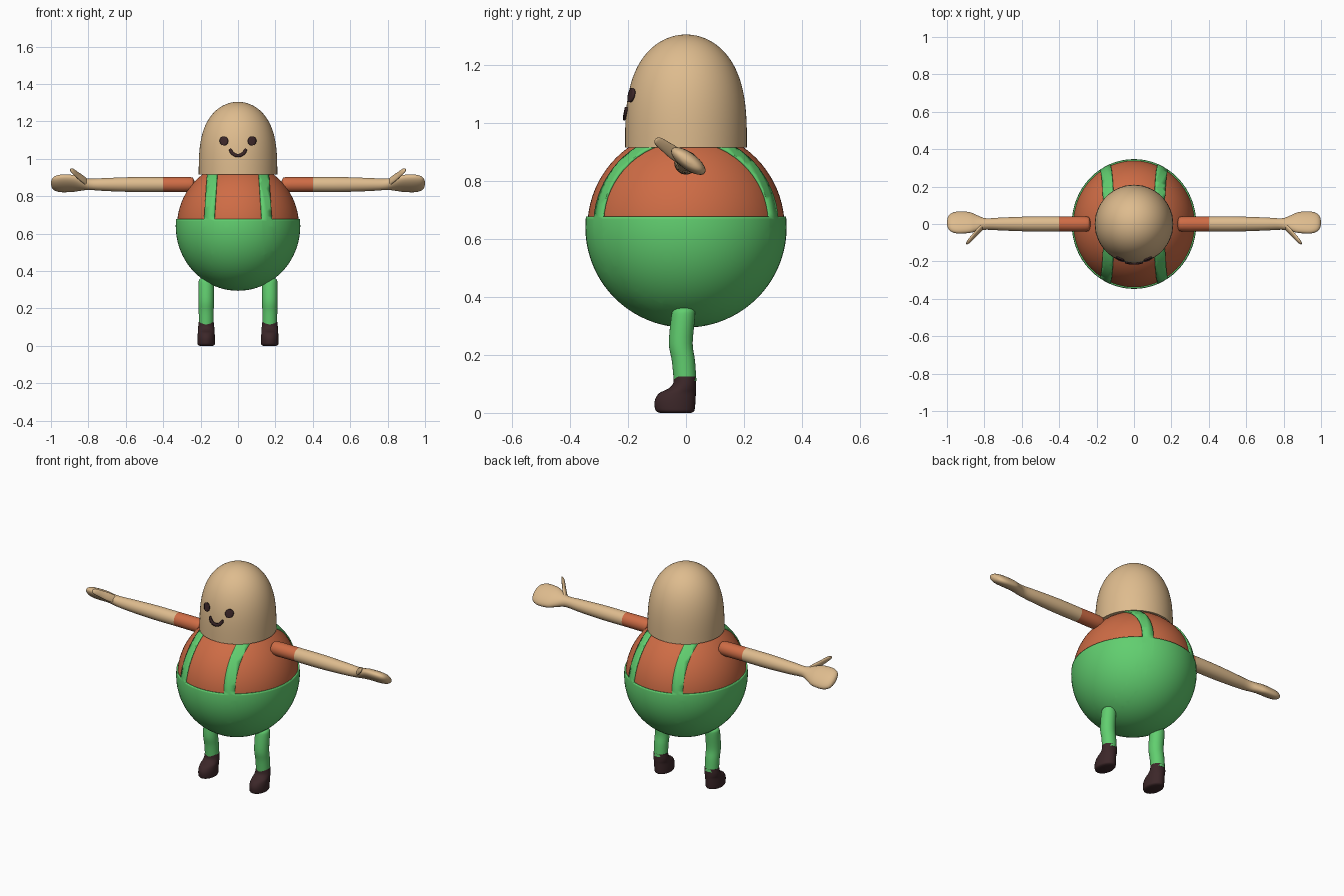
import bpy, bmesh, math
from mathutils import Vector

if "Cube" in bpy.data.objects:
    bpy.data.objects.remove(bpy.data.objects["Cube"])


def material(name, rgb):
    m = bpy.data.materials.new(name)
    m.diffuse_color = (*rgb, 1)
    m.use_nodes = True
    m.node_tree.nodes["Principled BSDF"].inputs["Base Color"].default_value = m.diffuse_color
    return m


SKIN = material("skin tan", (0.73, 0.50, 0.27))
ORANGE = material("shirt orange", (0.62, 0.15, 0.06))
GREEN = material("overall green", (0.12, 0.62, 0.16))
BROWN = material("dark brown", (0.045, 0.02, 0.022))


def finish(bm, name, mats, rule=None, angle=50):
    """Turn a bmesh into a smooth-shaded object; rule picks a material per face."""
    bmesh.ops.recalc_face_normals(bm, faces=bm.faces)
    if rule:
        for f in bm.faces:
            f.material_index = rule(f.calc_center_median())
    me = bpy.data.meshes.new(name)
    bm.to_mesh(me)
    bm.free()
    for m in mats:
        me.materials.append(m)
    ob = bpy.data.objects.new(name, me)
    bpy.context.collection.objects.link(ob)
    bpy.ops.object.select_all(action='DESELECT')
    ob.select_set(True)
    bpy.context.view_layer.objects.active = ob
    bpy.ops.object.shade_smooth_by_angle(angle=math.radians(angle))
    return ob


def loft(name, rings, u, v, mats, rule=None, n=28):
    """Skin elliptical rings (centre, half size along u, half size along v)."""
    bm = bmesh.new()
    u, v = Vector(u).normalized(), Vector(v).normalized()
    loops = []
    for c, a, b in rings:
        loops.append([bm.verts.new(Vector(c) + u * a * math.cos(t) + v * b * math.sin(t))
                      for t in (2 * math.pi * i / n for i in range(n))])
    for p, q in zip(loops, loops[1:]):
        for i in range(n):
            j = (i + 1) % n
            bm.faces.new((p[i], p[j], q[j], q[i]))
    bm.faces.new(loops[0])
    bm.faces.new(loops[-1])
    return finish(bm, name, mats, rule)


def smooth_rows(rows, k=4):
    """Catmull-Rom resampling of rows of numbers."""
    out = []
    for i in range(len(rows) - 1):
        p0, p1 = rows[max(i - 1, 0)], rows[i]
        p2, p3 = rows[i + 1], rows[min(i + 2, len(rows) - 1)]
        for s in range(k):
            t = s / k
            out.append([0.5 * (2 * b + (c - a) * t + (2 * a - 5 * b + 4 * c - d) * t * t
                               + (3 * b - a - 3 * c + d) * t ** 3)
                        for a, b, c, d in zip(p0, p1, p2, p3)])
    out.append(list(rows[-1]))
    return out


def ellipsoid(rx, ry, rz, cz):
    bm = bmesh.new()
    bmesh.ops.create_uvsphere(bm, u_segments=64, v_segments=40, radius=1)
    for w in bm.verts:
        w.co = (w.co.x * rx, w.co.y * ry, w.co.z * rz + cz)
    return bm


# Shirt body
finish(ellipsoid(0.326, 0.340, 0.339, 0.64), "shirt", [ORANGE])

# Trousers with four shoulder straps: a thin shell cut out of a larger ellipsoid
WAIST, NECK, INNER, OUTER, LEAN = 0.677, 0.93, 0.128, 0.182, 0.067
bm = ellipsoid(0.333, 0.347, 0.346, 0.64)
cuts = [((0, 0, WAIST), (0, 0, 1)), ((0, 0, NECK), (0, 0, 1))]
for s in (-1, 1):
    cuts += [((s * x, 0, WAIST), (s, 0, LEAN)) for x in (INNER, OUTER)]
for co, no in cuts:
    bmesh.ops.bisect_plane(bm, geom=bm.verts[:] + bm.edges[:] + bm.faces[:],
                           plane_co=co, plane_no=no, dist=1e-5)
drop = []
for f in bm.faces:
    c = f.calc_center_median()
    across = abs(c.x) + LEAN * (c.z - WAIST)
    if c.z > NECK or (c.z > WAIST and not INNER < across < OUTER):
        drop.append(f)
bmesh.ops.delete(bm, geom=drop, context='FACES')
overalls = finish(bm, "overalls", [GREEN])
mod = overalls.modifiers.new("cloth", 'SOLIDIFY')
mod.thickness, mod.offset = 0.009, -1

# Head: tall dome
HEAD_Z, HEAD_H, HEAD_R = 0.915, 0.389, 0.21


def head_radius(z):
    return HEAD_R * math.sqrt(max(0, 1 - max(0, (z - HEAD_Z) / HEAD_H) ** 3))


rings = []
for i in range(33):
    z = HEAD_Z + HEAD_H * math.sin(math.pi / 2 * i / 32)
    r = max(head_radius(z), 0.001)
    rings.append(((0, 0, z), r, r))
loft("head", rings, (1, 0, 0), (0, 1, 0), [SKIN], n=64)


def face_plate(name, rows):
    """Thin plate wrapped on the front of the head from rows of (x, z)."""
    bm = bmesh.new()
    grid = [[bm.verts.new((x, -math.sqrt(head_radius(z) ** 2 - x * x) - 0.005, z))
             for x, z in row] for row in rows]
    for p, q in zip(grid, grid[1:]):
        for i in range(len(p) - 1):
            bm.faces.new((p[i], p[i + 1], q[i + 1], q[i]))
    bmesh.ops.remove_doubles(bm, verts=bm.verts, dist=1e-5)
    ob = finish(bm, name, [BROWN])
    m = ob.modifiers.new("plate", 'SOLIDIFY')
    m.thickness, m.offset = 0.008, 0


# Eyes
for s, side in ((-1, "right"), (1, "left")):
    rows = []
    for i in range(17):
        a = math.pi * i / 16
        w, h = 0.022 * math.sin(a), 0.024 * math.cos(a)
        rows.append([(s * 0.075 + w * k, 1.095 + h) for k in (-1, -0.5, 0, 0.5, 1)])
    face_plate(side + "_eye", rows)

# Smiling mouth: arc with rounded ends
rows = []
for i in range(33):
    t = -1 + i / 16
    a = math.radians(-90 + 88 * t)
    w = 0.0085 * (1 - abs(t) ** 8) ** 0.5
    rows.append([((0.041 + w * k) * math.cos(a), 1.056 + (0.039 + w * k) * math.sin(a))
                 for k in (-1, 0, 1)])
face_plate("mouth", rows)

# Arm and hand profile: x, half width along the thumb direction, half thickness, y, z
ARM = [(0.232, 0.012, 0.012, 0, 0.862), (0.238, 0.03, 0.03, 0, 0.862),
       (0.26, 0.040, 0.040, 0, 0.862), (0.40, 0.040, 0.040, 0, 0.862),
       (0.55, 0.040, 0.040, 0, 0.862), (0.70, 0.035, 0.035, 0, 0.862),
       (0.79, 0.031, 0.030, 0, 0.863), (0.84, 0.050, 0.028, 0.004, 0.866),
       (0.88, 0.066, 0.029, 0.008, 0.868), (0.94, 0.070, 0.029, 0.008, 0.868),
       (0.975, 0.060, 0.025, 0.008, 0.868), (0.993, 0.040, 0.016, 0.008, 0.868),
       (1.0, 0.008, 0.004, 0.008, 0.868)]
# Thumb: x, distance along the thumb direction, radius
THUMB = [(0.80, 0.00, 0.022), (0.835, 0.05, 0.024), (0.865, 0.09, 0.020),
         (0.882, 0.115, 0.017), (0.888, 0.126, 0.010), (0.89, 0.129, 0.002)]
# Leg: y, z, radius
LEG = [(-0.006, 0.365, 0.020), (-0.007, 0.355, 0.036), (-0.010, 0.33, 0.041),
       (-0.018, 0.24, 0.041), (-0.009, 0.18, 0.040), (-0.003, 0.11, 0.039)]
# Boot: z, front y, back y, half width
BOOT = [(0.126, -0.042, 0.035, 0.040), (0.10, -0.045, 0.035, 0.043),
        (0.083, -0.062, 0.035, 0.044), (0.068, -0.092, 0.034, 0.045),
        (0.045, -0.107, 0.033, 0.047), (0.02, -0.108, 0.031, 0.047),
        (0.006, -0.103, 0.028, 0.045), (0.0, -0.090, 0.018, 0.036)]
TILT = Vector((0, -0.81, 0.59))
FLAT = Vector((0, 0.59, 0.81))

for s, side in ((-1, "right"), (1, "left")):
    # Sleeve, bare arm and palm in one piece, coloured by distance from the body
    loft(side + "_arm", [((s * x, y, z), a, b) for x, a, b, y, z in smooth_rows(ARM)],
         TILT, FLAT, [SKIN, ORANGE], lambda c: 1 if abs(c.x) < 0.40 else 0)
    # Thumb
    loft(side + "_thumb",
         [(Vector((s * x, 0, 0.866)) + TILT * d, r, r * 0.95) for x, d, r in smooth_rows(THUMB)],
         (s * 0.88, -0.47 * 0.81, 0.47 * 0.59), FLAT, [SKIN], n=20)
    # Trouser leg
    loft(side + "_leg", [((s * 0.17, y, z), r, r) for y, z, r in smooth_rows(LEG)],
         (1, 0, 0), (0, 1, 0), [GREEN])
    # Boot
    loft(side + "_boot", [((s * 0.17, (f + b) / 2, z), w, (b - f) / 2)
                          for z, f, b, w in smooth_rows(BOOT)],
         (1, 0, 0), (0, 1, 0), [BROWN])
